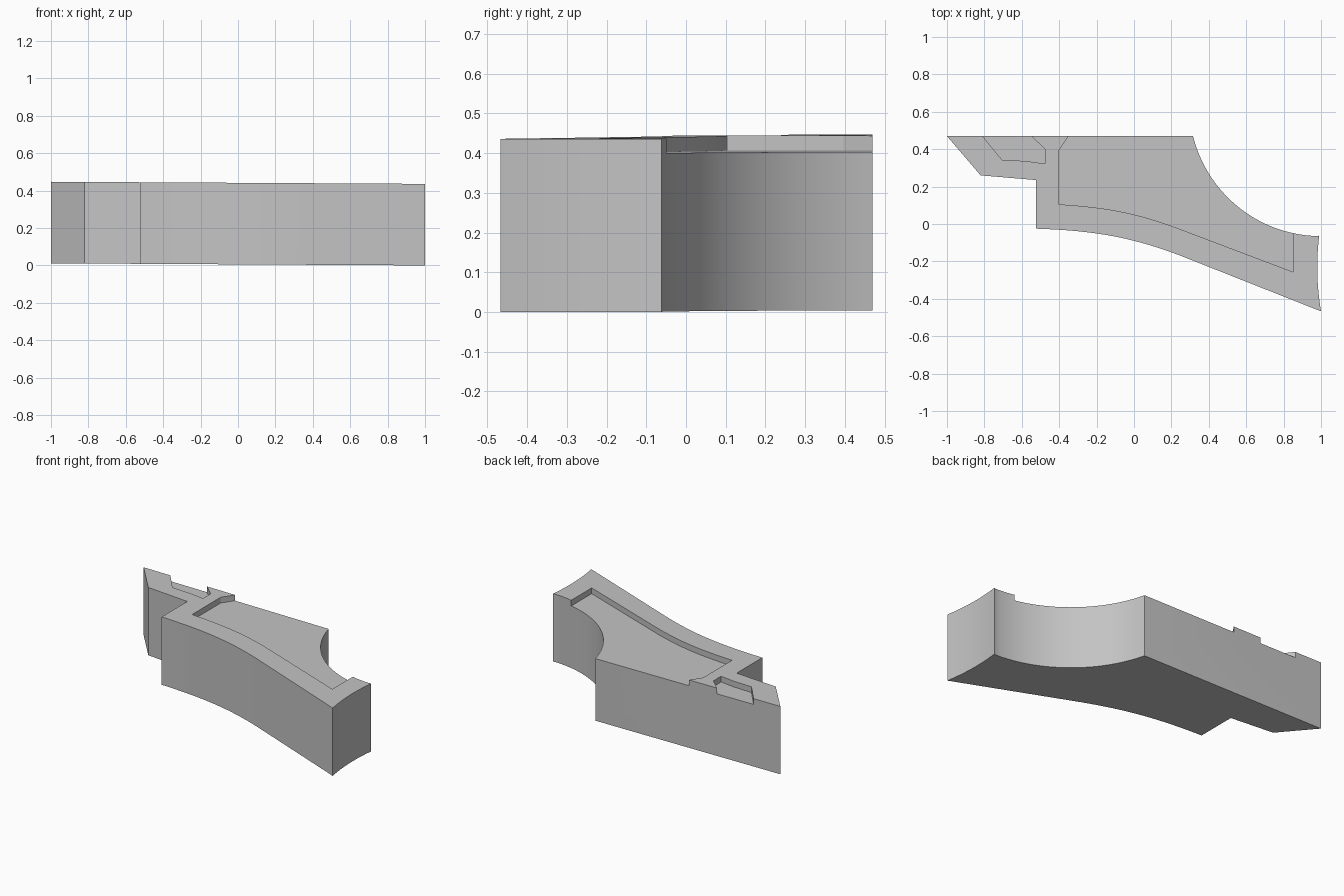
import bpy, bmesh, math
from mathutils import Vector

if "Cube" in bpy.data.objects:
    bpy.data.objects.remove(bpy.data.objects["Cube"], do_unlink=True)

THICKNESS, DEPTH, TILT = 0.436, 0.037, -0.0057

grey = bpy.data.materials.new("plain grey")
grey.use_nodes = True
colour = (0.55, 0.55, 0.55, 1)
grey.diffuse_color = colour
grey.node_tree.nodes["Principled BSDF"].inputs["Base Color"].default_value = colour


def bezier(p0, p1, p2, p3, n):
    """Points along a cubic curve, both ends included."""
    p0, p1, p2, p3 = map(Vector, (p0, p1, p2, p3))
    pts = []
    for i in range(n + 1):
        t = i / n
        s = 1 - t
        pts.append(tuple(s**3 * p0 + 3 * s * s * t * p1 + 3 * s * t * t * p2 + t**3 * p3))
    return pts


def arc(centre, radius, start, end, n):
    angles = [math.radians(start + (end - start) * i / n) for i in range(n + 1)]
    return [(centre[0] + radius * math.cos(a), centre[1] + radius * math.sin(a)) for a in angles]


def prism(name, profile, low, high):
    """Extrude a plan profile, following the slight tilt of the slab."""
    bm = bmesh.new()
    face = bm.faces.new([bm.verts.new((x, y, low + TILT * (x - 1))) for x, y in profile])
    top = bmesh.ops.extrude_face_region(bm, geom=[face])["geom"]
    bmesh.ops.translate(bm, vec=(0, 0, high - low),
                        verts=[v for v in top if isinstance(v, bmesh.types.BMVert)])
    bmesh.ops.recalc_face_normals(bm, faces=bm.faces)
    mesh = bpy.data.meshes.new(name)
    bm.to_mesh(mesh)
    bm.free()
    mesh.materials.append(grey)
    obj = bpy.data.objects.new(name, mesh)
    bpy.context.collection.objects.link(obj)
    return obj


# Main slab: stepped left end, swept front, hollow right end, large scooped corner
outline = [(-1, 0.47), (-0.82, 0.26), (-0.525, 0.235)]
outline += bezier((-0.525, -0.025), (-0.2, -0.035), (0.0, -0.075), (0.25, -0.17), 16)
outline += bezier((1, -0.467), (0.975, -0.32), (0.975, -0.19), (0.99, -0.062), 10)
outline += arc((1.0, 0.64), 0.705, 268, 194, 32)
outline += [(0.308, 0.47)]
slab = prism("slab", outline, 0, THICKNESS)

# Large recess, open to the back and to the scooped corner
large = [(-0.35, 0.6), (-0.35, 0.47), (-0.4, 0.395)]
large += bezier((-0.4, 0.105), (-0.15, 0.09), (0.0, 0.06), (0.2, -0.01), 16)
large += [(0.85, -0.256), (0.85, 0.6)]

# Small recess, open to the back
small = [(-0.81, 0.6), (-0.81, 0.47), (-0.705, 0.342), (-0.58, 0.337), (-0.475, 0.322),
         (-0.475, 0.4), (-0.55, 0.47), (-0.55, 0.6)]

bpy.context.view_layer.objects.active = slab
for name, profile in (("large_recess_cutter", large), ("small_recess_cutter", small)):
    cutter = prism(name, profile, THICKNESS - DEPTH, THICKNESS + 0.1)
    cutter.hide_render = True
    mod = slab.modifiers.new(name, "BOOLEAN")
    mod.operation = "DIFFERENCE"
    mod.solver = "EXACT"
    mod.object = cutter
    bpy.ops.object.modifier_apply(modifier=mod.name)
    bpy.data.objects.remove(cutter, do_unlink=True)

# Smooth the curved walls, keep the corners sharp
for obj in bpy.context.selected_objects:
    obj.select_set(False)
slab.select_set(True)
bpy.ops.object.shade_smooth_by_angle(angle=math.radians(25))
